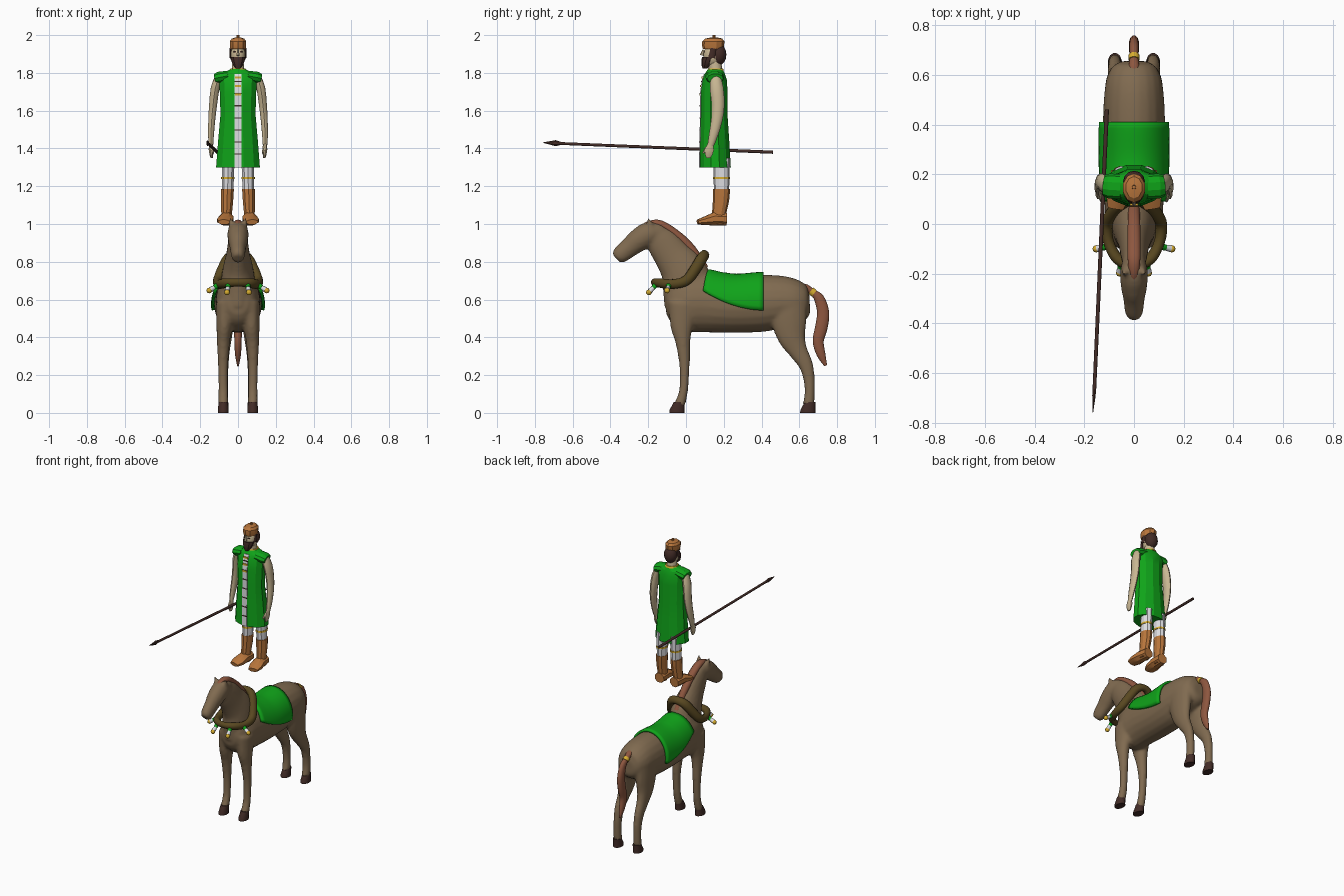
import bpy, bmesh, math
from mathutils import Vector, Matrix

def material(name, c):
    m = bpy.data.materials.new(name)
    m.diffuse_color = (*c, 1)
    return m

COAT = material("brown coat", (.215, .145, .08))
MANE = material("chestnut hair", (.27, .095, .05))
DARK = material("dark brown", (.055, .025, .02))
GREEN = material("green cloth", (.005, .37, .01))
WHITE = material("white cloth", (.72, .72, .75))
GOLD = material("gold", (.68, .42, .03))
LEATHER = material("tan leather", (.48, .18, .045))
SKIN = material("skin", (.58, .47, .29))
STRAP = material("olive leather", (.10, .065, .015))

def finish(name, bm, mat, angle):
    bmesh.ops.recalc_face_normals(bm, faces=bm.faces)
    me = bpy.data.meshes.new(name)
    bm.to_mesh(me)
    bm.free()
    me.materials.append(mat)
    if angle:
        me.shade_smooth()
        me.set_sharp_from_angle(angle=math.radians(angle))
    ob = bpy.data.objects.new(name, me)
    bpy.context.collection.objects.link(ob)
    return ob

def spline(pts, k, closed=False):
    """Smooth interpolation of tuples, k steps per span."""
    n, out = len(pts), []
    get = lambda i: pts[i % n] if closed else pts[max(0, min(n - 1, i))]
    for i in range(n if closed else n - 1):
        p, q, r, s = (get(i + d) for d in (-1, 0, 1, 2))
        for j in range(k):
            t = j / k
            out.append(tuple(b + .5 * t * (c - a + t * (2 * a - 5 * b + 4 * c - d + t * (3 * (b - c) + d - a)))
                             for a, b, c, d in zip(p, q, r, s)))
    return out if closed else out + [pts[-1]]

def loft(name, st, mat, n=12, k=1, angle=50, ref=(1, 0, 0), closed=False, side=1, flat=False, bm=None):
    """Skin elliptical sections; each station is x, y, z, half width, half depth."""
    st = spline([(s[0] * side, *s[1:]) for s in st], k, closed)
    own = bm is None
    bm = bmesh.new() if own else bm
    m, rings = len(st), []
    for i, s in enumerate(st):
        a = st[(i - 1) % m] if closed else st[max(i - 1, 0)]
        b = st[(i + 1) % m] if closed else st[min(i + 1, m - 1)]
        t = (Vector(b[:3]) - Vector(a[:3])).normalized()
        if flat:
            t = Vector((0, 0, 1))
        u = Vector(ref) - Vector(ref).dot(t) * t
        u.normalize()
        v = t.cross(u)
        rings.append([bm.verts.new(Vector(s[:3]) + u * s[3] * math.cos(w) + v * s[4] * math.sin(w))
                      for w in ((j + .5) * math.tau / n for j in range(n))])
    for i in range(m if closed else m - 1):
        p, q = rings[i], rings[(i + 1) % m]
        for j in range(n):
            bm.faces.new((p[j], p[(j + 1) % n], q[(j + 1) % n], q[j]))
    if not closed:
        bm.faces.new(rings[0])
        bm.faces.new(rings[-1])
    return finish(name, bm, mat, angle) if own else None

def ball(name, c, r, mat, seg=12, rings=8, angle=60):
    bm = bmesh.new()
    bmesh.ops.create_uvsphere(bm, u_segments=seg, v_segments=rings, radius=1,
                              matrix=Matrix.Translation(c) @ Matrix.Diagonal((*r, 1)))
    return finish(name, bm, mat, angle)

def box(name, c, d, mat):
    bm = bmesh.new()
    bmesh.ops.create_cube(bm, size=1, matrix=Matrix.Translation(c) @ Matrix.Diagonal((*d, 1)))
    return finish(name, bm, mat, 0)

# ---------- Horse: overlapping lofts fused into one smooth skin ----------
TORSO = [(0, -.105, .585, .05, .06), (0, -.075, .585, .085, .11), (0, 0, .585, .113, .155),
         (0, .1, .587, .12, .162), (0, .25, .573, .126, .15), (0, .4, .58, .126, .152),
         (0, .5, .588, .122, .14), (0, .58, .585, .112, .122), (0, .635, .58, .085, .09), (0, .655, .58, .045, .05)]
NECK = [(0, .03, .6, .1, .15), (0, -.01, .74, .085, .125), (0, -.07, .83, .064, .1),
        (0, -.13, .91, .052, .085), (0, -.17, .95, .045, .055)]
HEAD = [(0, -.12, .955, .04, .045), (0, -.19, .95, .056, .064), (0, -.25, .915, .053, .062),
        (0, -.30, .875, .043, .053), (0, -.35, .835, .037, .046), (0, -.37, .818, .026, .032)]
FORELEG = [(.068, -.01, .58, .05, .085), (.072, -.022, .46, .043, .062), (.077, -.017, .38, .035, .041),
           (.079, -.009, .28, .029, .03), (.079, -.008, .2, .026, .025), (.078, -.014, .11, .026, .024),
           (.078, -.035, .04, .027, .03)]
HINDLEG = [(.065, .54, .6, .05, .1), (.068, .545, .49, .048, .095), (.072, .56, .4, .04, .075),
           (.075, .592, .33, .032, .053), (.077, .632, .26, .028, .04), (.077, .65, .19, .026, .032),
           (.077, .655, .11, .026, .027), (.077, .648, .04, .027, .032)]
bm = bmesh.new()
loft("", TORSO, COAT, 20, 4, bm=bm)
loft("", NECK, COAT, 20, 4, bm=bm)
loft("", HEAD, COAT, 16, 4, bm=bm)
for s in (-1, 1):
    loft("", FORELEG, COAT, 14, 4, side=s, bm=bm)
    loft("", HINDLEG, COAT, 14, 4, side=s, bm=bm)
    loft("", [(.035, -.185, .98, .016, .018), (.038, -.195, 1.01, .013, .015), (.04, -.205, 1.035, .005, .006)],
         COAT, 8, side=s, bm=bm)
horse = finish("horse_body", bm, COAT, 180)
r = horse.modifiers.new("fuse", 'REMESH')
r.mode, r.voxel_size, r.use_smooth_shade = 'VOXEL', .01, True
sm = horse.modifiers.new("soften", 'SMOOTH')
sm.factor, sm.iterations = .5, 5

# Hooves
for s in (-1, 1):
    for nm, x, y in (("front_hoof", .078, 0), ("hind_hoof", .077, .693)):
        loft(nm, [(x, y - .048, 0, .029, .042), (x, y - .048, .015, .029, .041), (x, y - .035, .058, .026, .03)],
             DARK, 12, side=s, flat=True)

# Mane, tail and tail band
loft("mane", [(0, -.235, .985, .012, .01), (0, -.19, 1.0, .022, .018), (0, -.13, .998, .027, .02),
              (0, -.04, .937, .027, .022), (0, .03, .865, .025, .024), (0, .1, .765, .02, .02)], MANE, 10, 4)
loft("tail", [(0, .6, .675, .022, .012), (0, .635, .662, .022, .02), (0, .67, .638, .017, .018),
              (0, .705, .605, .019, .028), (0, .726, .53, .02, .033), (0, .716, .45, .021, .034),
              (0, .7, .38, .02, .03), (0, .715, .31, .016, .024), (0, .74, .25, .005, .008)], MANE, 12, 4)
loft("tail_band", [(0, .661, .646, .022, .022), (0, .679, .633, .022, .022)], GOLD, 12)

# Saddle blanket wrapped over the torso
fine = spline(TORSO, 12)
bm = bmesh.new()
rows = []
for i in range(13):
    f = i / 12
    row = []
    for j in range(25):
        w = j / 12 - 1
        y = .12 + .29 * f - .03 * abs(w) * (1 - f)
        _, _, zc, a, b = min(fine, key=lambda q: abs(q[1] - (.12 + .29 * f)))
        low = .545 + .10 * (1 - f) ** 2
        th = w * math.acos((low - zc) / b)
        row.append(bm.verts.new(((a + .008) * math.sin(th), y, zc + (b + .006) * math.cos(th))))
    rows.append(row)
for p, q in zip(rows, rows[1:]):
    for j in range(24):
        bm.faces.new((p[j], p[j + 1], q[j + 1], q[j]))
blanket = finish("saddle_blanket", bm, GREEN, 50)
so = blanket.modifiers.new("thick", 'SOLIDIFY')
so.thickness, so.offset = .016, 0

# Neck collar with hanging bells
half = [(.065, -.14, .687, .026, .022), (.103, -.07, .682, .026, .022), (.108, 0, .7, .028, .025),
        (.085, .045, .755, .03, .028), (.05, .085, .82, .03, .026)]
loop = [(0, -.165, .69, .022, .02)] + half + [(0, .1, .838, .026, .022)] + [(-h[0], *h[1:]) for h in half[::-1]]
loft("neck_collar", loop, STRAP, 10, 4, ref=(0, -.6, .8), closed=True)
for s in (-1, 1):
    for p, q in (((.05, -.155, .682), (.058, -.197, .638)), ((.105, -.09, .678), (.152, -.1, .648))):
        P, Q = Vector(p), Vector(q)
        at = lambda t, rad: (*P.lerp(Q, t), rad, rad)
        ref = (0, 0, 1)
        loft("bell_cord", [at(0, .015), at(.45, .013)], GREEN, 8, side=s, ref=ref)
        loft("bell_cup", [at(.4, .011), at(.85, .015)], WHITE, 8, side=s, ref=ref)
        ball("bell_ball", (Q.x * s, Q.y, Q.z), (.015,) * 3, GOLD, 8, 6)

# ---------- Rider ----------
for s in (-1, 1):
    loft("boot_shaft", [(.06, .178, 1.0, .03, .036), (.06, .176, 1.06, .03, .038), (.058, .185, 1.12, .034, .043),
                        (.056, .188, 1.185, .036, .046)], LEATHER, 10, angle=25, side=s, flat=True)
    loft("boot_foot", [(.058, .215, 1.025, .036, .035), (.062, .15, 1.027, .041, .038), (.068, .1, 1.017, .046, .024),
                       (.074, .062, 1.01, .034, .014)], LEATHER, 8, angle=25, side=s)
    loft("legging", [(.055, .188, 1.17, .032, .04), (.052, .188, 1.35, .036, .045)], WHITE, 10, angle=25, side=s)
    loft("garter", [(.054, .188, 1.238, .037, .045), (.054, .188, 1.25, .037, .045)], GOLD, 10, angle=25, side=s)

TUNIC = [(0, .155, 1.3, .12, .085), (0, .152, 1.45, .108, .079), (0, .149, 1.58, .096, .073),
         (0, .15, 1.7, .1, .073), (0, .152, 1.765, .104, .066), (0, .153, 1.795, .092, .055), (0, .155, 1.82, .04, .04)]
loft("tunic", TUNIC, GREEN, 12, angle=20, flat=True)
# Front panel, cross bars and clasps
front = lambda z: min(((abs(q[2] - z), q[1] - q[4] * .966) for q in spline(TUNIC, 20)))[1]
loft("tunic_panel", [(0, front(z), z, .026, .006) for z in (1.3, 1.45, 1.58, 1.7, 1.765, 1.795)],
     WHITE, 4, angle=0, flat=True)
for i in range(7):
    z = 1.37 + .064 * i
    box("panel_bar", (0, front(z) - .004, z), (.038, .005, .006), DARK)
for z in (1.685, 1.73, 1.775):
    box("clasp", (0, front(z) - .005, z), (.034, .006, .012), GOLD)

# Shoulder caps, arms and hands
for s in (-1, 1):
    loft("shoulder_cap", [(.05, .15, 1.785, .028, .05), (.1, .153, 1.775, .033, .05), (.12, .155, 1.77, .026, .043)],
         GREEN, 10, angle=20, ref=(0, 0, 1), side=s)
    loft("arm", [(.1, .155, 1.785, .02, .028), (.121, .162, 1.72, .024, .036), (.132, .17, 1.63, .022, .034),
                 (.139, .163, 1.55, .019, .03), (.143, .145, 1.47, .016, .024), (.143, .13, 1.415, .012, .017)],
         SKIN, 10, 2, angle=40, side=s)
    loft("hand", [(.143, .13, 1.42, .012, .017), (.142, .124, 1.395, .014, .026), (.141, .12, 1.37, .011, .022),
                  (.139, .118, 1.35, .006, .012)], SKIN, 8, angle=40, side=s)
    loft("thumb", [(.138, .11, 1.405, .008, .008), (.13, .092, 1.375, .005, .006)], SKIN, 6, side=s)

# Neck and head
loft("neck", [(0, .16, 1.79, .037, .037), (0, .15, 1.87, .03, .034)], SKIN, 10)
loft("neck_trim", [(0, .157, 1.812, .047, .045), (0, .157, 1.823, .041, .041)], GOLD, 12, angle=20, flat=True)
ball("head", (0, .143, 1.893), (.041, .052, .062), SKIN)
loft("nose", [(0, .093, 1.922, .005, .006), (0, .083, 1.893, .009, .01)], SKIN, 6, angle=20)
ball("hair", (0, .172, 1.897), (.044, .042, .057), DARK)
loft("beard", [(0, .1, 1.822, .012, .012), (0, .105, 1.838, .026, .022), (0, .115, 1.865, .037, .034),
               (0, .125, 1.885, .041, .04)], DARK, 10, angle=30, flat=True)
for s in (-1, 1):
    box("eye", (.017 * s, .096, 1.912), (.013, .006, .006), DARK)
    loft("sideburn", [(.039, .135, 1.88, .006, .018), (.04, .145, 1.93, .006, .014)], DARK, 6, side=s)

# Cap with button
loft("cap", [(0, .143, 1.926, .042, .053), (0, .143, 1.942, .045, .058), (0, .145, 1.967, .046, .059),
             (0, .147, 1.982, .034, .044), (0, .148, 1.988, .012, .014)], LEATHER, 10, angle=25, flat=True)
loft("cap_button", [(0, .148, 1.984, .009, .009), (0, .148, 2.0, .008, .008)], LEATHER, 8, angle=30)

# Spear
loft("spear_shaft", [(-.109, .46, 1.38, .009, .009), (-.16, -.68, 1.427, .008, .008)], DARK, 8, angle=50)
loft("spear_head", [(-.16, -.665, 1.427, .008, .009), (-.161, -.69, 1.428, .008, .016),
                    (-.165, -.757, 1.431, .001, .001)], DARK, 6, angle=20)
